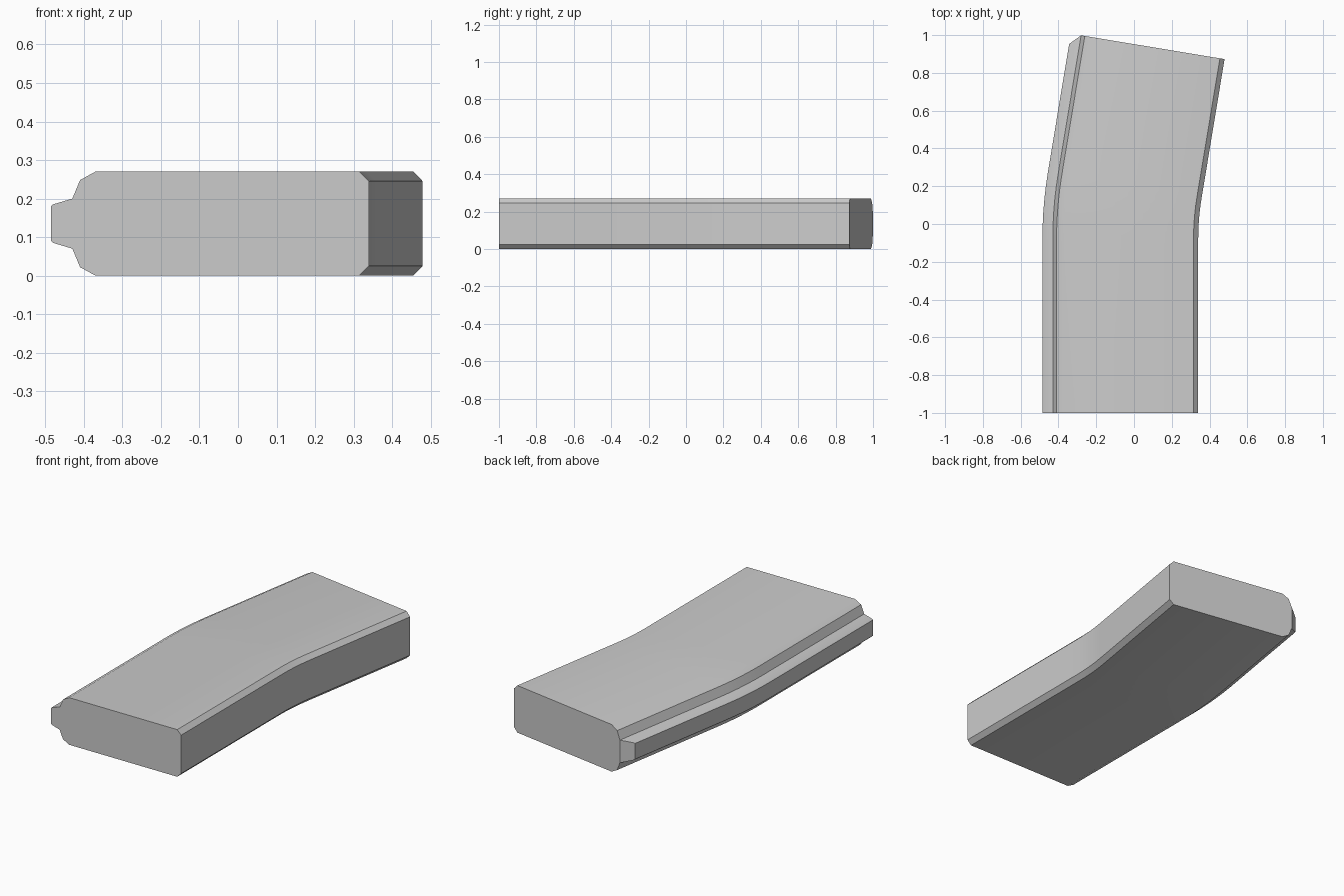
import bpy, bmesh, math

if "Cube" in bpy.data.objects:
    bpy.data.objects.remove(bpy.data.objects["Cube"])

# Half of the cross-section (x, height above mid plane), mirrored in z
MID = 0.135
half = [(-0.485, 0.045), (-0.48, 0.05), (-0.43, 0.065), (-0.41, 0.113),
        (-0.37, MID), (0.315, MID), (0.34, 0.11)]
profile = [(x, MID + h) for x, h in half] + [(x, MID - h) for x, h in reversed(half)]

# Bend: straight, then an arc about a centre on the right, then straight
X_IN, Y_BEND, R_IN = 0.34, -0.08, 1.34
ANGLE, STEPS, TAIL = math.radians(9.4), 5, 0.744
stations = [(0, -1 - Y_BEND)]
stations += [(ANGLE * i / STEPS, 0) for i in range(STEPS + 1)]
stations += [(ANGLE, TAIL)]


def place(x, z, angle, along):
    r = R_IN + X_IN - x
    return (X_IN + R_IN - r * math.cos(angle) + along * math.sin(angle),
            Y_BEND + r * math.sin(angle) + along * math.cos(angle), z)


bm = bmesh.new()
rings = []
for angle, along in stations:
    ring = []
    for x, z in profile:
        # The rail is cut back diagonally at the far end
        cut = max(0, -0.43 - x) if along == TAIL else 0
        ring.append(bm.verts.new(place(x, z, angle, along - cut)))
    rings.append(ring)

n = len(profile)
for a, b in zip(rings, rings[1:]):
    for i in range(n):
        j = (i + 1) % n
        bm.faces.new((a[i], a[j], b[j], b[i]))

# End caps: the body and the rail are separate faces
for ring in (rings[0], rings[-1]):
    bm.faces.new(ring[2:n - 2])
    bm.faces.new(ring[n - 3:] + ring[:3])
bmesh.ops.recalc_face_normals(bm, faces=bm.faces)

mesh = bpy.data.meshes.new("curved_magazine")
bm.to_mesh(mesh)
bm.free()
obj = bpy.data.objects.new("curved_magazine", mesh)
bpy.context.collection.objects.link(obj)
bpy.context.view_layer.objects.active = obj
obj.select_set(True)
bpy.ops.object.shade_smooth_by_angle(angle=math.radians(30))
